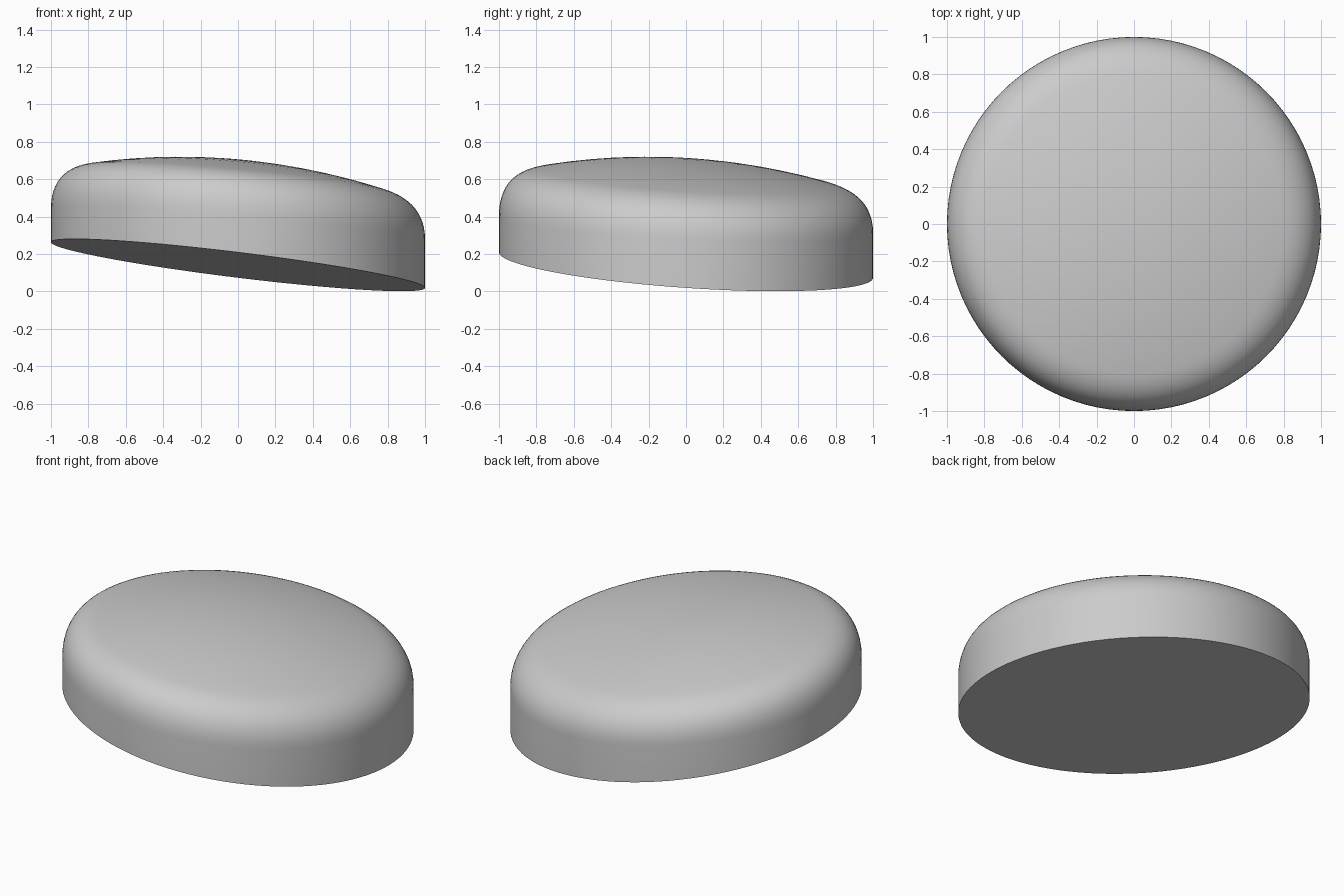
import bpy, bmesh, math

if "Cube" in bpy.data.objects:
    bpy.data.objects.remove(bpy.data.objects["Cube"])

SEGMENTS = 96
FILLET_START = 0.80   # radius where the dome turns into the rounded shoulder


def base_z(x, y):
    return 0.141 - 0.122 * x - 0.068 * y


def wall_top_z(x, y):
    return 0.36 - 0.082 * x - 0.045 * y


def dome_z(x, y):
    return 0.70 - 0.09 * x - 0.06 * y - 0.145 * (x * x + y * y)


def add_ring(bm, radius, height):
    """Ring of vertices on a circle; height is called with (x, y)."""
    ring = []
    for i in range(SEGMENTS):
        a = 2 * math.pi * i / SEGMENTS
        x, y = math.cos(a), math.sin(a)
        ring.append(bm.verts.new((radius * x, radius * y, height(x, y))))
    return ring


def shoulder(t):
    """Quadratic curve from the wall (t=0), tangent to the dome (t=1)."""
    def height(x, y):
        r = FILLET_START
        start = dome_z(x * r, y * r)
        slope = -0.09 * x - 0.06 * y - 0.29 * r
        corner = start + slope * (1 - r)
        return (1 - t) ** 2 * wall_top_z(x, y) + 2 * t * (1 - t) * corner + t * t * start
    return 1 - (1 - FILLET_START) * t * t, height


bm = bmesh.new()

# Slanted base edge, straight wall and rounded shoulder
rings = [add_ring(bm, 1.0, base_z)]
for k in range(13):
    rings.append(add_ring(bm, *shoulder(k / 12)))

# Shallow tilted dome
for k in range(7, 0, -1):
    r = FILLET_START * k / 8
    rings.append(add_ring(bm, r, lambda x, y, r=r: dome_z(x * r, y * r)))

for low, high in zip(rings, rings[1:]):
    for i in range(SEGMENTS):
        j = (i + 1) % SEGMENTS
        bm.faces.new((low[i], low[j], high[j], high[i]))

# Dome centre and flat underside
centre = bm.verts.new((0, 0, dome_z(0, 0)))
for i in range(SEGMENTS):
    bm.faces.new((rings[-1][i], rings[-1][(i + 1) % SEGMENTS], centre))
bm.faces.new(rings[0][::-1])

mesh = bpy.data.meshes.new("domed_button")
bm.to_mesh(mesh)
bm.free()
button = bpy.data.objects.new("domed_button", mesh)
bpy.context.collection.objects.link(button)
bpy.context.view_layer.objects.active = button
button.select_set(True)
bpy.ops.object.shade_smooth_by_angle(angle=math.radians(35))
